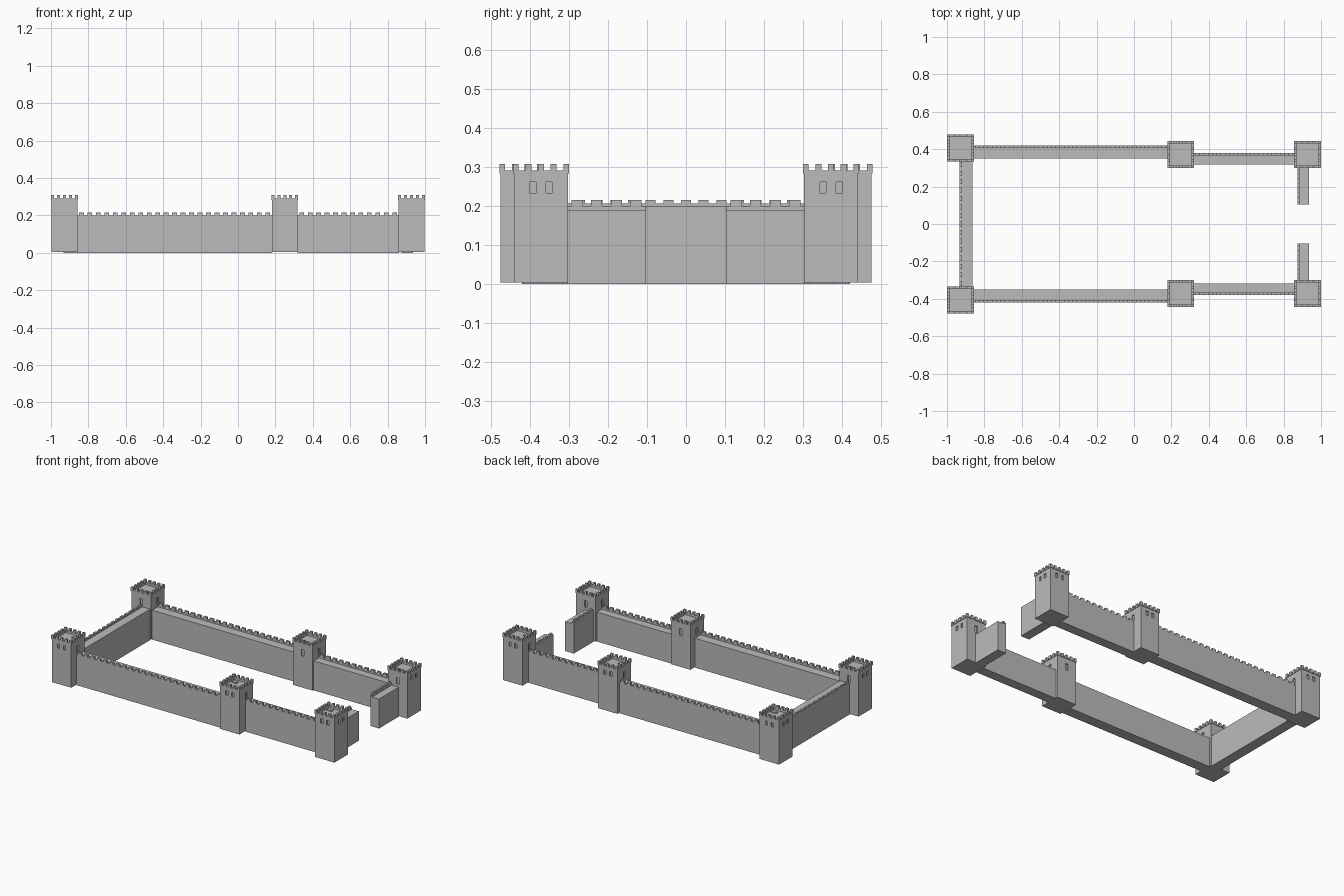
import bpy, bmesh
from mathutils import Matrix, Vector

cube = bpy.data.objects.get("Cube")
if cube:
    bpy.data.objects.remove(cube, do_unlink=True)

# One stone colour throughout
stone = bpy.data.materials.new("grey_stone")
stone.use_nodes = True
colour = (0.5, 0.5, 0.5, 1)
stone.diffuse_color = colour
stone.node_tree.nodes["Principled BSDF"].inputs["Base Color"].default_value = colour


def add_box(bm, x0, x1, y0, y1, z0, z1):
    centre = Vector((x0 + x1, y0 + y1, z0 + z1)) / 2
    size = Matrix.Diagonal((abs(x1 - x0), abs(y1 - y0), abs(z1 - z0), 1))
    bmesh.ops.create_cube(bm, size=1, matrix=Matrix.Translation(centre) @ size)


def make_object(name, bm):
    mesh = bpy.data.meshes.new(name)
    bm.to_mesh(mesh)
    bm.free()
    mesh.materials.append(stone)
    obj = bpy.data.objects.new(name, mesh)
    bpy.context.collection.objects.link(obj)
    return obj


def cut(obj, cutter):
    mod = obj.modifiers.new("openings", "BOOLEAN")
    mod.operation = "DIFFERENCE"
    mod.solver = "EXACT"
    mod.object = cutter
    cutter.hide_render = True
    graph = bpy.context.evaluated_depsgraph_get()
    mesh = bpy.data.meshes.new_from_object(obj.evaluated_get(graph))
    obj.modifiers.clear()
    obj.data = mesh
    bpy.data.objects.remove(cutter, do_unlink=True)


BODY, LEDGE, RIM = 0.069, 0.072, 0.014


def tower(name, cx, cy, window_sides, door_sides, hatch_x):
    # Shaft with a sunken roof floor
    bm = bmesh.new()
    add_box(bm, cx - BODY, cx + BODY, cy - BODY, cy + BODY, 0.004, 0.287)
    shaft = make_object(name + "_shaft", bm)

    bm = bmesh.new()
    inner = LEDGE - RIM
    add_box(bm, cx - inner, cx + inner, cy - inner, cy + inner, 0.278, 0.32)

    def opening(side, along, half, z0, z1):
        sx, sy = side
        px, py = cx + sx * BODY - sy * along, cy + sy * BODY + sx * along
        hx, hy = (0.008, half) if sx else (half, 0.008)
        add_box(bm, px - hx, px + hx, py - hy, py + hy, z0, z1)

    # Paired windows and single doorways
    for side in window_sides:
        for along in (-0.021, 0.021):
            opening(side, along, 0.008, 0.234, 0.262)
    for side in door_sides:
        opening(side, 0, 0.009, 0.207, 0.25)
    cut(shaft, make_object(name + "_cutter", bm))

    # Overhanging ledge and battlements
    bm = bmesh.new()
    step = (2 * LEDGE - 0.016) / 4
    for s in (-1, 1):
        out, inn = s * LEDGE, s * inner
        add_box(bm, cx - LEDGE, cx + LEDGE, cy + out, cy + inn, 0.283, 0.291)
        add_box(bm, cx + out, cx + inn, cy - inner, cy + inner, 0.283, 0.291)
        for i in range(5):
            a = -LEDGE + i * step
            b = a + 0.016
            add_box(bm, cx + a, cx + b, cy + out, cy + inn, 0.291, 0.308)
            if 0 < i < 4:
                add_box(bm, cx + out, cx + inn, cy + a, cy + b, 0.291, 0.308)
    make_object(name + "_battlements", bm)

    # Roof hatch
    bm = bmesh.new()
    hx, hy = cx + hatch_x, cy - 0.026 * (1 if cy > 0 else -1)
    add_box(bm, hx - 0.018, hx + 0.018, hy - 0.01, hy + 0.01, 0.277, 0.284)
    make_object(name + "_hatch", bm)


def wall(name, x0, x1, y0, y1, parapet, walk=0.19, base=0.2):
    """Walkway wall; parapet is the direction of its battlemented edge."""
    bm = bmesh.new()
    add_box(bm, x0, x1, y0, y1, 0, walk)
    px, py = parapet
    thick = 0.013
    if px:
        edge = x1 if px > 0 else x0
        lo, hi = sorted((edge, edge - px * thick))
        start, length = y0, y1 - y0
    else:
        edge = y1 if py > 0 else y0
        lo, hi = sorted((edge, edge - py * thick))
        start, length = x0, x1 - x0

    def strip(a, b, z0, z1):
        if px:
            add_box(bm, lo, hi, a, b, z0, z1)
        else:
            add_box(bm, a, b, lo, hi, z0, z1)

    strip(start, start + length, walk, base)
    count = round(length / 0.045)
    step = length / count
    for i in range(count):
        a = start + (i + 0.22) * step
        strip(a, a + step * 0.56, base, 0.215)
    make_object(name, bm)


# Both long sides are mirror images
for s, label in ((-1, "front"), (1, "back")):
    outer, inward = (0, s), (0, -s)
    east, west = (1, 0), (-1, 0)
    tower(label + "_corner_tower", -0.928, s * 0.406, [outer, west], [inward, east], 0.03)
    tower(label + "_middle_tower", 0.25, s * 0.372, [outer], [inward, east, west], -0.03)
    tower(label + "_gate_tower", 0.928, s * 0.372, [outer, east], [inward, west], -0.03)
    ya, yb = sorted((s * 0.35, s * 0.42))
    wall(label + "_long_wall", -0.86, 0.182, ya, yb, outer)
    ya, yb = sorted((s * 0.317, s * 0.38))
    wall(label + "_short_wall", 0.318, 0.86, ya, yb, outer)
    ya, yb = sorted((s * 0.103, s * 0.305))
    wall(label + "_gate_wall", 0.873, 0.935, ya, yb, west)

# End wall between the corner towers
wall("end_wall", -0.932, -0.864, -0.34, 0.34, (-1, 0), 0.2, 0.206)
